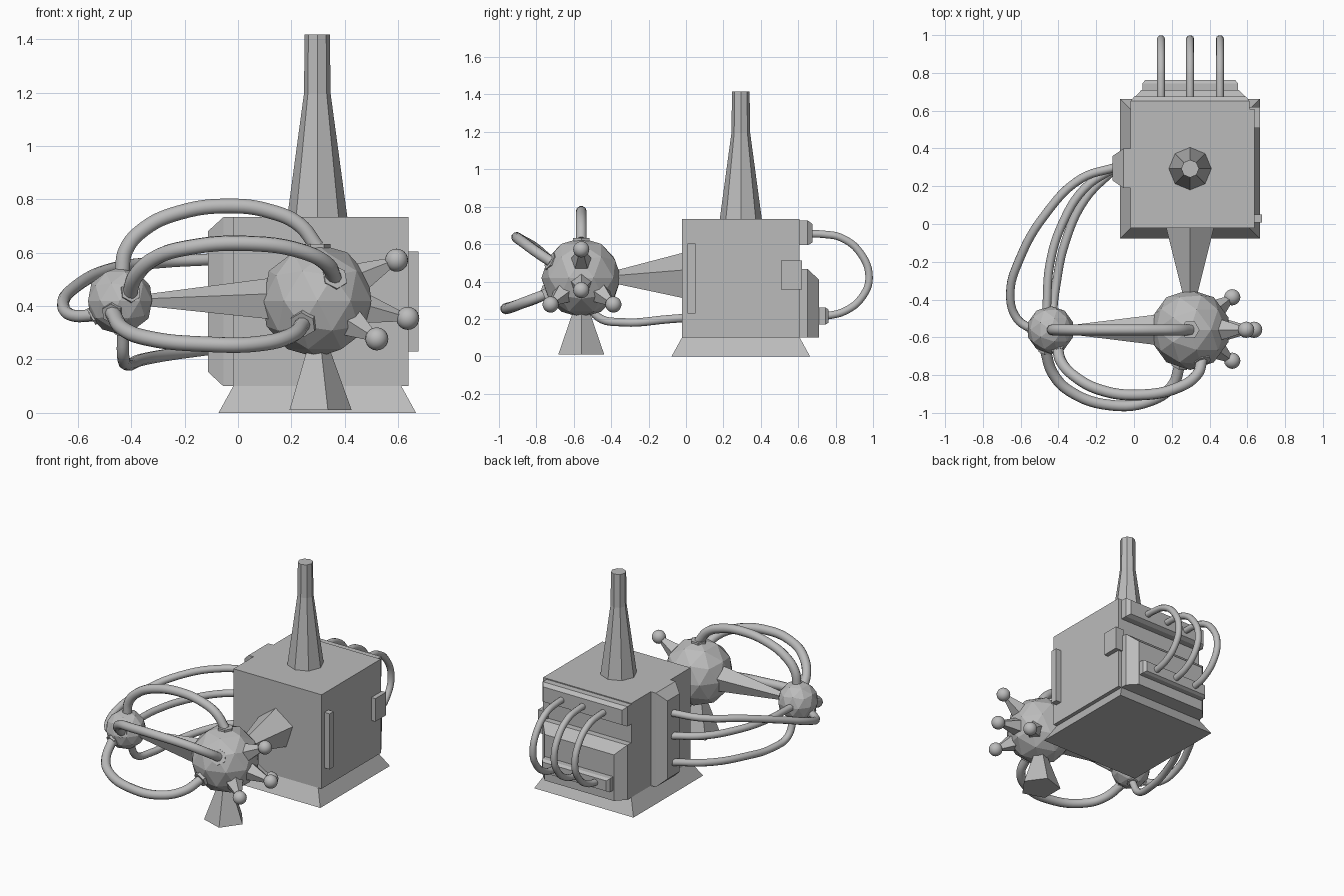
import bpy, bmesh, math
from mathutils import Vector

if "Cube" in bpy.data.objects:
    bpy.data.objects.remove(bpy.data.objects["Cube"])

gray = bpy.data.materials.new("plain_gray")
gray.diffuse_color = (0.5, 0.5, 0.5, 1)
gray.use_nodes = True
gray.node_tree.nodes["Principled BSDF"].inputs["Base Color"].default_value = gray.diffuse_color


def add(name, bm, smooth=False):
    bmesh.ops.recalc_face_normals(bm, faces=bm.faces)
    me = bpy.data.meshes.new(name)
    bm.to_mesh(me)
    bm.free()
    me.materials.append(gray)
    for p in me.polygons:
        p.use_smooth = smooth
    ob = bpy.data.objects.new(name, me)
    bpy.context.collection.objects.link(ob)
    return ob


def loft(name, rings):
    """Closed solid skinned through rings of equal point count."""
    bm = bmesh.new()
    vs = [[bm.verts.new(p) for p in r] for r in rings]
    n = len(vs[0])
    for a, b in zip(vs, vs[1:]):
        for i in range(n):
            bm.faces.new((a[i], a[(i + 1) % n], b[(i + 1) % n], b[i]))
    bm.faces.new(vs[0])
    bm.faces.new(vs[-1])
    return add(name, bm)


def rect(axis, pos, a, b):
    """Rectangle on an axis plane; a and b are the ranges on the other two axes."""
    out = []
    for u, v in ((a[0], b[0]), (a[1], b[0]), (a[1], b[1]), (a[0], b[1])):
        p = [u, v]
        p.insert("xyz".index(axis), pos)
        out.append(Vector(p))
    return out


def spindle(name, stations, n, ref=(1, 0, 0)):
    """n-sided stack of (centre, radius) stations along one line; ref aims a corner."""
    pts = [Vector(c) for c, r in stations]
    d = (pts[-1] - pts[0]).normalized()
    ref = Vector(ref)
    u = (ref - d * ref.dot(d)).normalized()
    w = d.cross(u)
    return loft(name, [[c + (u * math.cos(k * math.tau / n) + w * math.sin(k * math.tau / n)) * r
                        for k in range(n)] for c, (_, r) in zip(pts, stations)])


def ico(name, c, r):
    bm = bmesh.new()
    bmesh.ops.create_icosphere(bm, subdivisions=2, radius=r)
    bmesh.ops.translate(bm, verts=bm.verts, vec=c)
    return add(name, bm)


def pipe(name, pts, r):
    cu = bpy.data.curves.new(name + "_path", "CURVE")
    cu.dimensions = "3D"
    cu.bevel_depth, cu.bevel_resolution, cu.resolution_u = r, 3, 6
    cu.use_fill_caps = True
    sp = cu.splines.new("BEZIER")
    sp.bezier_points.add(len(pts) - 1)
    for bp, p in zip(sp.bezier_points, pts):
        bp.co = p
        bp.handle_left_type = bp.handle_right_type = "AUTO"
    tmp = bpy.data.objects.new(name + "_tmp", cu)
    bpy.context.collection.objects.link(tmp)
    bpy.context.view_layer.update()
    me = bpy.data.meshes.new_from_object(tmp.evaluated_get(bpy.context.evaluated_depsgraph_get()))
    bpy.data.objects.remove(tmp)
    bm = bmesh.new()
    bm.from_mesh(me)
    return add(name, bm, True)


def collar(name, centre, point, r):
    """Short ring where a pipe leaves a sphere."""
    p, c = Vector(point), Vector(centre)
    d = (p - c).normalized()
    ref = (0, 0, 1) if abs(d.z) < 0.9 else (1, 0, 0)
    spindle(name, [(p - d * 0.04, r), (p + d * 0.012, r)], 6, ref)


CX, CY, H = 0.297, 0.293, 0.315
BIG, SMALL = (CX, -0.56, 0.42), (-0.442, -0.56, 0.42)

# Furnace box on a flared base
loft("base", [rect("z", z, (CX - h, CX + h), (CY - h, CY + h)) for z, h in ((0, 0.37), (0.1, H))])
loft("box", [rect("z", z, (CX - H, 0.638), (CY - H, CY + H)) for z in (0.1, 0.733)])

# Chimney
spindle("chimney", [((CX, CY, 0.73), 0.113), ((CX, CY, 1.195), 0.05), ((CX, CY, 1.417), 0.047)], 8)

# Side plates
loft("left_plate", [rect("x", 0, (0.19, 0.4), (0.1, 0.733)),
                    rect("x", -0.055, (0.19, 0.4), (0.1, 0.733)),
                    rect("x", -0.113, (0.23, 0.36), (0.154, 0.68))])
loft("right_handle", [rect("x", x, (0.007, 0.05), (0.23, 0.604)) for x in (0.63, 0.677)])
loft("right_block", [rect("x", x, (0.508, 0.62), (0.358, 0.513)) for x in (0.6, 0.668)])

# Back panels
loft("back_upper_panel", [rect("y", 0.6, (-0.018, 0.612), (0.594, 0.727)),
                          rect("y", 0.65, (-0.018, 0.612), (0.594, 0.727)),
                          rect("y", 0.676, (0.002, 0.592), (0.608, 0.708))])
loft("back_lower_panel", [rect("y", 0.6, (-0.018, 0.612), (0.1, 0.468)),
                          rect("y", 0.65, (-0.018, 0.612), (0.1, 0.468)),
                          rect("y", 0.71, (0.04, 0.555), (0.1, 0.41))])
loft("back_strip", [rect("y", 0.7, (0.045, 0.55), (0.17, 0.262)),
                    rect("y", 0.745, (0.045, 0.55), (0.17, 0.262)),
                    rect("y", 0.763, (0.06, 0.535), (0.18, 0.25))])

# Back loop pipes
loop = [(0.66, 0.655), (0.74, 0.652), (0.83, 0.634), (0.93, 0.555), (0.979, 0.42),
        (0.94, 0.315), (0.85, 0.242), (0.74, 0.213)]
for i, x in enumerate((0.143, 0.297, 0.455)):
    pipe(f"back_pipe_{i}", [(x, y, z) for y, z in loop], 0.021)

# Spheres and the cones linking them
ico("big_sphere", BIG, 0.213)
ico("small_sphere", SMALL, 0.126)
spindle("foot", [((CX, -0.56, 0.01), 0.129), ((CX, -0.56, 0.24), 0.046)], 5)
spindle("front_cone", [((CX, 0, 0.42), 0.138), ((CX, -0.4, 0.42), 0.033)], 5, (0, 0, 1))
spindle("link_cone", [((0.16, -0.56, 0.42), 0.09), ((-0.38, -0.56, 0.42), 0.02)], 5, (0, 0, 1))

# Ball-tipped spikes
for i, p in enumerate(((0.594, -0.56, 0.572), (0.636, -0.56, 0.354),
                       (0.52, -0.388, 0.277), (0.52, -0.724, 0.277))):
    tip, c = Vector(p), Vector(BIG)
    d = (tip - c).normalized()
    spindle(f"spike_{i}", [(c + d * 0.16, 0.068), (tip, 0.013)], 5, (0, 0, 1))
    bm = bmesh.new()
    bmesh.ops.create_uvsphere(bm, u_segments=20, v_segments=12, radius=0.043)
    bmesh.ops.translate(bm, verts=bm.verts, vec=tip)
    add(f"spike_ball_{i}", bm, True)

# Arched pipes between the spheres
arches = {
    "top_arch": [(-0.435, -0.56, 0.52), (-0.42, -0.56, 0.61), (-0.35, -0.56, 0.69),
                 (-0.22, -0.56, 0.75), (-0.03, -0.56, 0.775), (0.12, -0.56, 0.755),
                 (0.23, -0.56, 0.705), (0.297, -0.56, 0.62)],
    "upper_front_arch": [(-0.405, -0.66, 0.45), (-0.385, -0.73, 0.51), (-0.31, -0.81, 0.58),
                         (-0.18, -0.878, 0.62), (0.03, -0.905, 0.635), (0.24, -0.863, 0.605),
                         (0.335, -0.795, 0.555), (0.36, -0.72, 0.505)],
    "lower_front_arch": [(-0.47, -0.665, 0.375), (-0.43, -0.79, 0.315), (-0.34, -0.885, 0.28),
                         (-0.116, -0.96, 0.257), (0.085, -0.937, 0.26), (0.2, -0.86, 0.29),
                         (0.245, -0.74, 0.335)],
}
for name, pts in arches.items():
    pipe(name, pts, 0.029)
    collar(name + "_small_collar", SMALL, pts[0], 0.04)
    collar(name + "_big_collar", BIG, pts[-1], 0.05)

# Pipes from the left plate to the small sphere
feeds = {
    "feed_top": [(-0.1, 0.3, 0.575), (-0.28, 0.24, 0.565), (-0.47, 0.05, 0.54), (-0.605, -0.185, 0.475),
                 (-0.655, -0.37, 0.41), (-0.62, -0.5, 0.365), (-0.54, -0.56, 0.365)],
    "feed_middle": [(-0.1, 0.3, 0.42), (-0.26, 0.19, 0.42), (-0.38, 0, 0.42),
                    (-0.445, -0.21, 0.42), (-0.463, -0.46, 0.42)],
    "feed_bottom": [(-0.1, 0.295, 0.24), (-0.26, 0.13, 0.218), (-0.365, -0.1, 0.198),
                    (-0.415, -0.34, 0.182), (-0.43, -0.47, 0.21), (-0.43, -0.53, 0.31)],
}
for name, pts in feeds.items():
    pipe(name, pts, 0.023)
    collar(name + "_collar", SMALL, pts[-1], 0.034)
